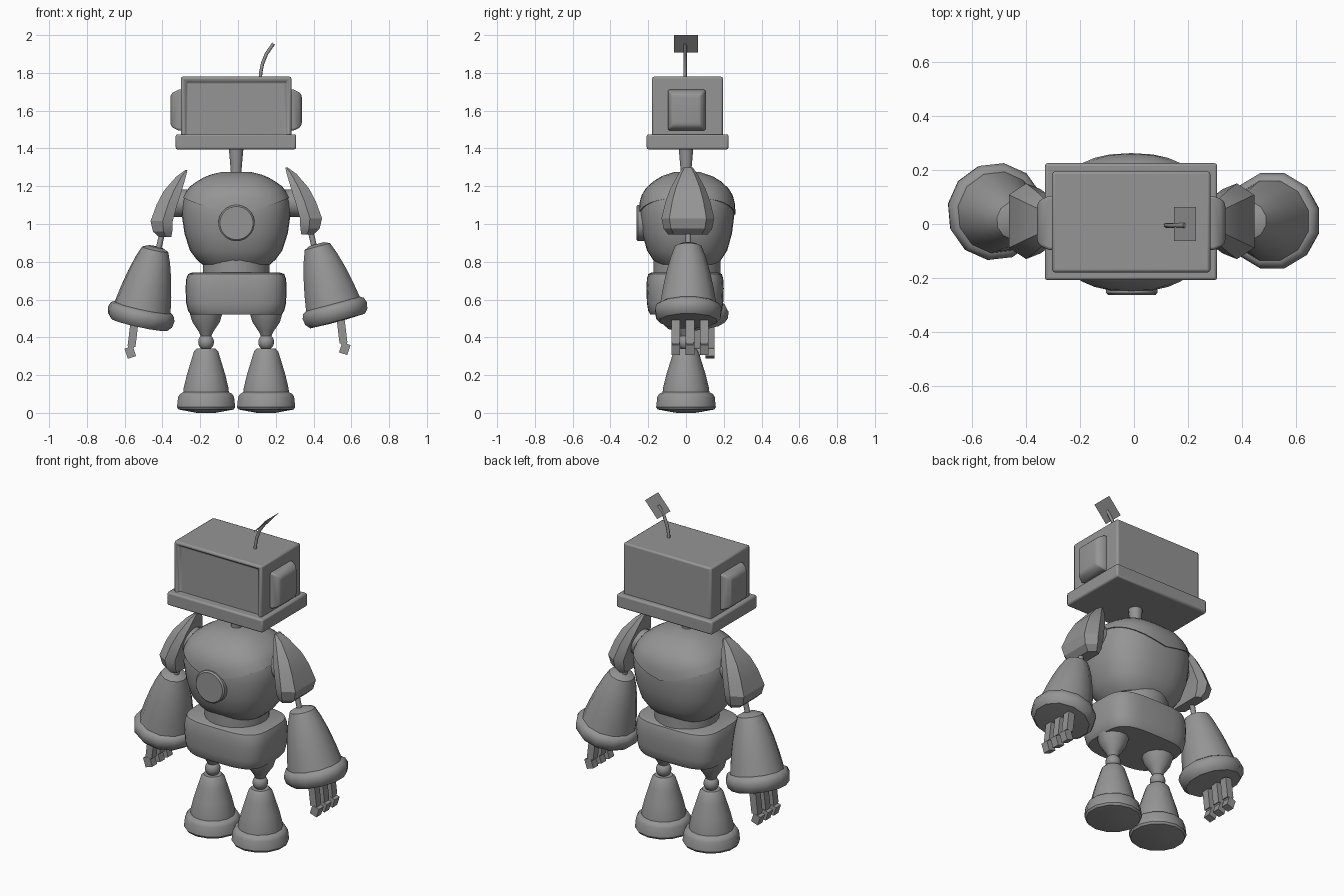
import bpy, bmesh, math
from mathutils import Vector, Matrix

if "Cube" in bpy.data.objects:
    bpy.data.objects.remove(bpy.data.objects["Cube"])

grey = bpy.data.materials.new("plain_grey")
grey.diffuse_color = (0.3, 0.3, 0.3, 1)
grey.use_nodes = True
grey.node_tree.nodes["Principled BSDF"].inputs["Base Color"].default_value = grey.diffuse_color


def finish(name, bm, angle=38, bevel=0.0, matrix=None):
    """Turn a bmesh into a shaded object."""
    bmesh.ops.recalc_face_normals(bm, faces=bm.faces)
    me = bpy.data.meshes.new(name)
    bm.to_mesh(me)
    bm.free()
    me.materials.append(grey)
    if matrix is not None:
        me.transform(matrix)
    me.shade_smooth()
    me.set_sharp_from_angle(angle=math.radians(angle))
    ob = bpy.data.objects.new(name, me)
    bpy.context.collection.objects.link(ob)
    if bevel:
        mod = ob.modifiers.new("edge_bevel", 'BEVEL')
        mod.width, mod.segments, mod.limit_method = bevel, 2, 'ANGLE'
    return ob


def loft(name, rings, **kw):
    """Skin a list of equal-length point rings and cap both ends."""
    bm = bmesh.new()
    vs = [[bm.verts.new(p) for p in ring] for ring in rings]
    n = len(vs[0])
    for a, b in zip(vs, vs[1:]):
        for i in range(n):
            bm.faces.new((a[i], a[(i + 1) % n], b[(i + 1) % n], b[i]))
    bm.faces.new(vs[0][::-1])
    bm.faces.new(vs[-1])
    return finish(name, bm, **kw)


def lathe(name, profile, n=12, **kw):
    """Profile of (radius, height) around the z axis."""
    turn = [2 * math.pi * (i + 0.5) / n for i in range(n)]
    return loft(name, [[(r * math.cos(a), r * math.sin(a), z) for a in turn]
                       for r, z in profile], **kw)


def box(name, lo, hi, **kw):
    bm = bmesh.new()
    bmesh.ops.create_cube(bm, size=1)
    lo, hi = Vector(lo), Vector(hi)
    for v in bm.verts:
        v.co = [(lo[k] + hi[k]) / 2 + v.co[k] * (hi[k] - lo[k]) for k in range(3)]
    return finish(name, bm, **kw)


def along(start, end):
    """Matrix placing local z along start -> end."""
    d = Vector(end) - Vector(start)
    return Matrix.Translation(start) @ d.to_track_quat('Z', 'Y').to_matrix().to_4x4()


def oval(a, rx, ry, p):
    """Point on a squarish oval."""
    c, s = math.cos(a), math.sin(a)
    return (rx * math.copysign(abs(c) ** (2 / p), c),
            ry * math.copysign(abs(s) ** (2 / p), s))


def lerp_table(table, z):
    for (z0, v0), (z1, v1) in zip(table, table[1:]):
        if z <= z1:
            return v0 + (v1 - v0) * max(0, z - z0) / (z1 - z0)
    return table[-1][1]


CX = -0.01
TURN = [2 * math.pi * i / 32 for i in range(32)]

# Head with a recessed screen
bm = bmesh.new()
bmesh.ops.create_cube(bm, size=1)
for v in bm.verts:
    v.co = (CX + v.co.x * 0.585, 0.008 + v.co.y * 0.374, 1.61 + v.co.z * 0.34)
front = [f for f in bm.faces if f.normal.y < -0.9]
bmesh.ops.inset_region(bm, faces=front, thickness=0.033)
rim = bmesh.ops.inset_region(bm, faces=front, thickness=0.004, depth=-0.02)
finish("head", bm, bevel=0.012)
box("head_base", (-0.33, -0.208, 1.395), (0.308, 0.225, 1.475), bevel=0.01)

# Ear pads, tapering outwards
for s in (-1, 1):
    rings = []
    for x, hy, hz in ((0.27, 0.1, 0.108), (0.305, 0.1, 0.108),
                      (0.338, 0.085, 0.092), (0.348, 0.07, 0.075)):
        rings.append([(CX + s * x, 0.004 + a * hy, 1.603 + b * hz)
                      for a, b in ((-1, -1), (1, -1), (1, 1), (-1, 1))])
    loft("ear_pad", rings, bevel=0.012)

# Antenna stalk and its thin tilted plate
curve = bpy.data.curves.new("antenna", 'CURVE')
curve.dimensions = '3D'
curve.bevel_depth, curve.bevel_resolution, curve.use_fill_caps = 0.009, 2, True
sp = curve.splines.new('POLY')
path = [(0.118, 1.76), (0.12, 1.80), (0.13, 1.85), (0.15, 1.90), (0.188, 1.955)]
sp.points.add(len(path) - 1)
for p, (x, z) in zip(sp.points, path):
    p.co = (x, -0.005, z, 1)
curve.materials.append(grey)
bpy.context.collection.objects.link(bpy.data.objects.new("antenna", curve))
bm = bmesh.new()
bm.faces.new([bm.verts.new(p) for p in ((0.148, -0.063, 1.908), (0.23, -0.063, 2.0),
                                        (0.23, 0.063, 2.0), (0.148, 0.063, 1.908))])
finish("antenna_plate", bm)

# Neck and waist
lathe("neck", [(0.028, 1.25), (0.03, 1.29), (0.04, 1.40)],
      matrix=Matrix.Translation((CX, 0, 0)))
lathe("waist", [(0.178, 0.72), (0.178, 0.81)], n=24, matrix=Matrix.Translation((CX, 0.005, 0)))

# Torso: lower bowl plus an overlapping upper shell with a dipping edge
SHAPE = [(0.785, 0.62), (0.81, 0.72), (0.86, 0.85), (0.95, 0.95), (1.05, 1.0), (1.12, 0.985),
         (1.16, 0.93), (1.20, 0.82), (1.24, 0.62), (1.262, 0.44), (1.275, 0.25)]


def torso_point(a, z, grow=0.0):
    k = lerp_table(SHAPE, z) + grow
    x, y = oval(a, 0.288 * k, 0.25 * k, 2.5)
    return (CX + x, 0.006 + y, z)


loft("torso_lower", [[torso_point(a, z) for a in TURN]
                     for z in (0.785, 0.81, 0.86, 0.95, 1.05, 1.12, 1.16)])
rings = [[torso_point(a, 1.05 + 0.09 * abs(math.cos(a)), -0.02) for a in TURN]]
for t in (0, 0.25, 0.45, 0.62, 0.78, 0.9, 1.0):
    rings.append([torso_point(a, (1.05 + 0.09 * abs(math.cos(a))) * (1 - t) + 1.275 * t, 0.025)
                  for a in TURN])
loft("torso_upper_shell", rings)
lathe("chest_disc", [(0.096, 0), (0.096, 0.055), (0.088, 0.063)], n=24,
      matrix=along((-0.008, -0.2, 1.005), (-0.008, -0.3, 1.005)))

# Pelvis
loft("pelvis", [[(CX + x, y - 0.005, z) for x, y in (oval(a, 0.268 * k, 0.205 * k, 3.6) for a in TURN)]
                for z, k in ((0.522, 0.9), (0.54, 0.95), (0.58, 0.985), (0.66, 1.0),
                             (0.71, 0.985), (0.735, 0.95), (0.742, 0.88))])

# Legs
for s in (-1, 1):
    place = Matrix.Translation((CX + s * 0.159, 0, 0))
    lathe("thigh", [(0.028, 0.405), (0.04, 0.43), (0.075, 0.48), (0.09, 0.53)], matrix=place)
    bm = bmesh.new()
    bmesh.ops.create_uvsphere(bm, u_segments=14, v_segments=10, radius=0.043)
    finish("knee_ball", bm, matrix=place @ Matrix.Translation((0, 0, 0.375)))
    lathe("shin", [(0.125, 0.09), (0.122, 0.13), (0.105, 0.2), (0.08, 0.28),
                   (0.066, 0.325), (0.05, 0.342)], n=14, matrix=place)
    lathe("boot", [(0.05, 0.0), (0.15, 0.018), (0.158, 0.03), (0.152, 0.085),
                   (0.142, 0.1), (0.12, 0.112)], n=14, matrix=place)

# Arms: slightly different pose on each side
PAD = [(1.30, 0.25, 0.262, 0.025), (1.265, 0.258, 0.31, 0.05), (1.19, 0.28, 0.375, 0.092),
       (1.12, 0.303, 0.412, 0.118), (1.03, 0.328, 0.445, 0.14), (0.975, 0.33, 0.432, 0.128),
       (0.945, 0.335, 0.40, 0.105)]
for s, dz, wrist in ((1, 0, (0.53, 0.012, 0.475)), (-1, -0.015, (-0.525, 0.052, 0.462))):
    shift = -0.018 if s < 0 else 0.0
    # Shoulder pad
    rings = []
    for z, xi, xo, h in PAD:
        xm = xi * 0.55 + xo * 0.45
        rings.append([(s * x + shift, 0.01 + y, z + dz) for x, y in
                      ((xi, -h * 0.85), (xm, -h), (xo, -h * 0.7),
                       (xo, h * 0.7), (xm, h), (xi, h * 0.85))])
    loft("shoulder_pad", rings, angle=30)
    lathe("shoulder_joint", [(0.075, 0), (0.075, 0.13)], n=16,
          matrix=along((s * 0.22, 0.01, 1.11), (s * 0.4, 0.01, 1.11)))

    # Upper rod and flared forearm
    top = Vector((s * 0.418 + shift, 0.012, 0.89 + dz))
    lathe("arm_rod", [(0.015, 0), (0.015, 0.14)], n=10,
          matrix=along(top + Vector((-s * 0.01, 0, -0.03)), top + Vector((-s * 0.04, 0, 0.1))))
    arm = along(top, wrist)
    lathe("forearm", [(0.04, -0.004), (0.072, 0.01), (0.095, 0.07), (0.118, 0.15),
                      (0.138, 0.24), (0.155, 0.34)], matrix=arm)
    lathe("cuff", [(0.155, 0.325), (0.172, 0.335), (0.182, 0.36), (0.176, 0.395),
                   (0.155, 0.418), (0.05, 0.422)], matrix=arm)

    # Three jointed fingers
    for k in range(3):
        y = -0.055 + 0.076 * k + (0.03 if s < 0 else 0.0)
        x, z = s * 0.553 + shift * 0.3, 0.415 + dz * 1.3
        near = Matrix.Translation((x, y, z)) @ Matrix.Rotation(-s * 0.12, 4, 'Y')
        box("finger_upper", (-0.021, -0.023, -0.045), (0.021, 0.023, 0.075), matrix=near)
        lathe("finger_joint", [(0.017, -0.02), (0.017, 0.02)], n=10,
              matrix=Matrix.Translation((x + s * 0.008, y, z - 0.045))
              @ Matrix.Rotation(math.pi / 2, 4, 'X'))
        far = Matrix.Translation((x + s * 0.012, y, z - 0.075)) @ Matrix.Rotation(s * 0.32, 4, 'Y')
        box("finger_tip", (-0.023, -0.023, -0.028), (0.023, 0.023, 0.028), matrix=far)
